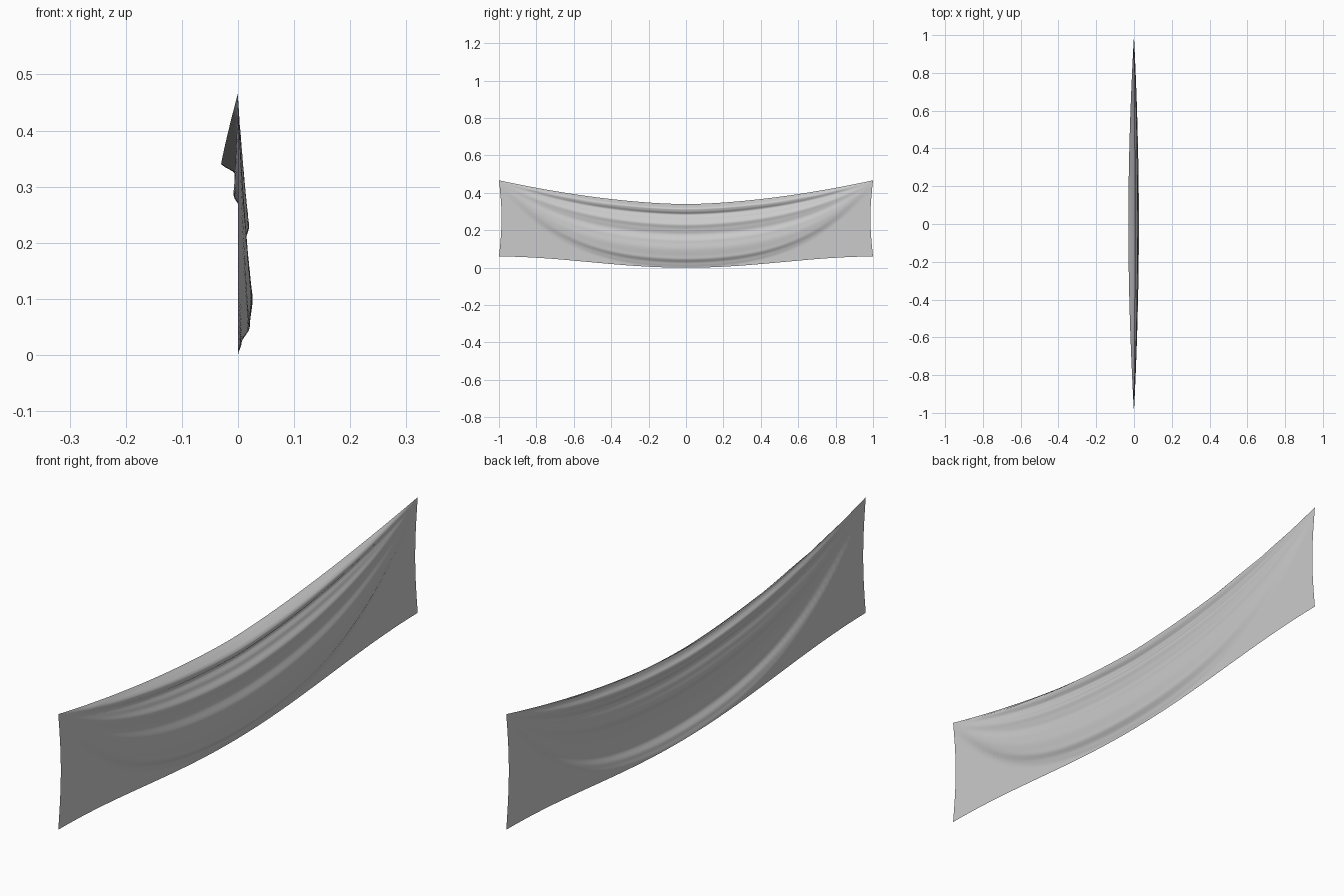
import bpy, bmesh, math

if "Cube" in bpy.data.objects:
    bpy.data.objects.remove(bpy.data.objects["Cube"])

NY, NZ = 96, 56

# Cross-section of the cloth at mid-span: (height, x offset)
PROFILE = [(0.0, 0.0), (0.02, 0.006), (0.05, 0.021), (0.10, 0.026), (0.14, 0.022),
           (0.18, 0.010), (0.205, 0.014), (0.23, 0.020), (0.26, 0.004), (0.285, -0.008),
           (0.30, 0.004), (0.315, 0.008), (0.325, -0.008), (0.34, -0.030)]


def profile_x(h):
    if h <= 0:
        return 0.0
    for (h0, x0), (h1, x1) in zip(PROFILE, PROFILE[1:]):
        if h <= h1:
            t = (h - h0) / (h1 - h0)
            t = t * t * (3 - 2 * t)
            return x0 + (x1 - x0) * t
    return PROFILE[-1][1]


def cloth_point(y, v):
    a = abs(y)
    top = 0.34 + 0.127 * a ** 1.7
    bottom = 0.03 * (1 - math.cos(math.pi * a)) * (0.9 + 0.1 * a)
    z = bottom + (top - bottom) * v
    # folds are swags that gather into the two upper corners
    spread = 1 - 0.93 * a ** 3.2
    h = 0.34 - (top - z) / spread
    fade = 1 - a ** 1.9
    x = profile_x(h) * fade
    # side hems pull inward slightly
    pull = 0.014 * math.sin(math.pi * v) * a ** 6
    return x, y - math.copysign(pull, y), z


# Hanging cloth banner: one smooth sheet
bm = bmesh.new()
rows = [[bm.verts.new(cloth_point(-1 + 2 * i / NY, j / NZ)) for j in range(NZ + 1)]
        for i in range(NY + 1)]
for i in range(NY):
    for j in range(NZ):
        f = bm.faces.new((rows[i][j], rows[i + 1][j], rows[i + 1][j + 1], rows[i][j + 1]))
        f.smooth = True
mesh = bpy.data.meshes.new("cloth_banner")
bm.to_mesh(mesh)
bm.free()
banner = bpy.data.objects.new("cloth_banner", mesh)
bpy.context.collection.objects.link(banner)

mat = bpy.data.materials.new("light grey cloth")
mat.diffuse_color = (0.6, 0.6, 0.6, 1)
mat.use_nodes = True
mat.node_tree.nodes["Principled BSDF"].inputs["Base Color"].default_value = mat.diffuse_color
mesh.materials.append(mat)
